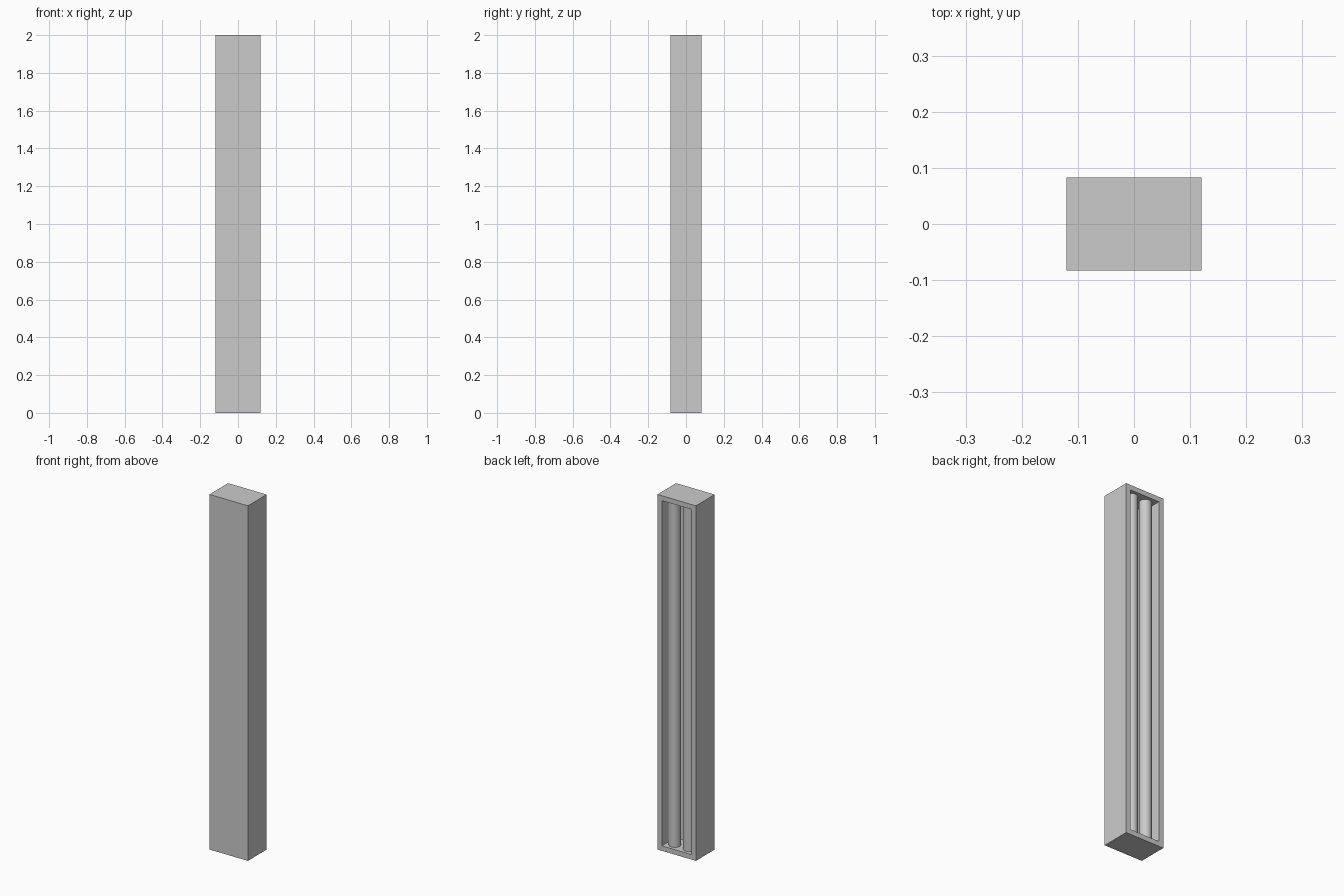
import bpy, bmesh, math

if "Cube" in bpy.data.objects:
    bpy.data.objects.remove(bpy.data.objects["Cube"])

W, D, H = 0.24, 0.166, 2.0
RIM, DEPTH = 0.028, 0.12
TUBE_R, TUBE_X, TUBE_Y = 0.032, 0.045, 0.034

# Housing: box with a recess sunk into its back face
bm = bmesh.new()
bmesh.ops.create_cube(bm, size=1)
for v in bm.verts:
    v.co = (v.co.x * W, v.co.y * D, (v.co.z + 0.5) * H)
bm.normal_update()
back = next(f for f in bm.faces if f.normal.y > 0.9)
bmesh.ops.inset_individual(bm, faces=[back], thickness=RIM, use_even_offset=True)
back = bmesh.ops.extrude_discrete_faces(bm, faces=[back])["faces"][0]
bmesh.ops.translate(bm, verts=back.verts, vec=(0, -DEPTH, 0))
bmesh.ops.recalc_face_normals(bm, faces=bm.faces)
mesh = bpy.data.meshes.new("housing")
bm.to_mesh(mesh)
bm.free()
bpy.context.collection.objects.link(bpy.data.objects.new("housing", mesh))

# Two upright tubes spanning the recess
for name, side in (("tube_right", 1), ("tube_left", -1)):
    bpy.ops.mesh.primitive_cylinder_add(
        vertices=32, radius=TUBE_R, depth=H - 2 * RIM,
        location=(side * TUBE_X, TUBE_Y, H / 2))
    bpy.context.object.name = name
    bpy.ops.object.shade_smooth_by_angle(angle=math.radians(30))
